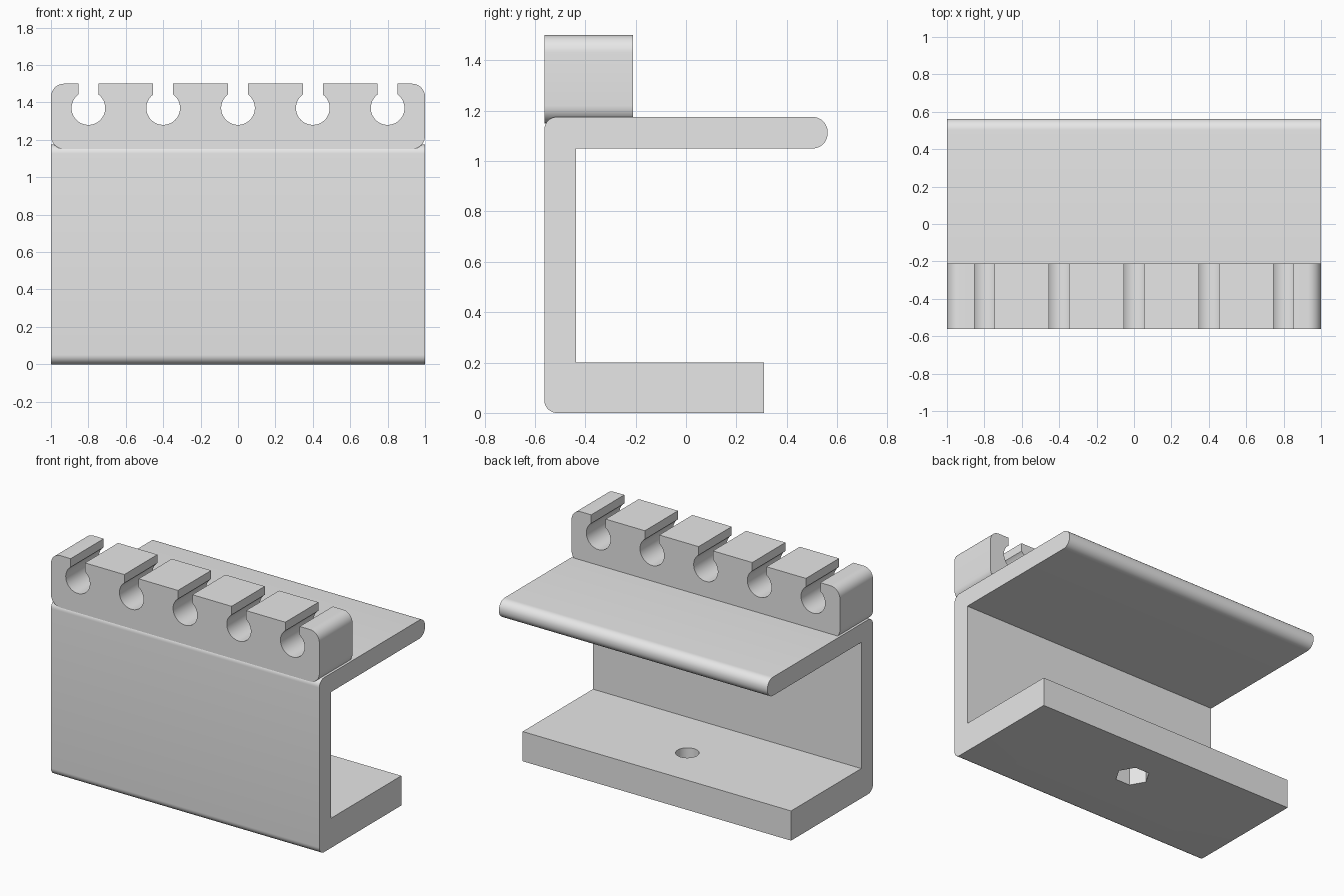
import bpy
import bmesh
import math
from mathutils import Vector

if "Cube" in bpy.data.objects:
    bpy.data.objects.remove(bpy.data.objects["Cube"])

GREY = (0.8, 0.8, 0.8, 1)
grey = bpy.data.materials.new("light grey")
grey.use_nodes = True
grey.diffuse_color = GREY
grey.node_tree.nodes["Principled BSDF"].inputs["Base Color"].default_value = GREY


def rounded(corners, steps=10):
    """Turn (a, b, radius) right-angle corners into a filleted outline."""
    pts = []
    for i, (a, b, r) in enumerate(corners):
        p = Vector((a, b))
        if r == 0:
            pts.append(p)
            continue
        to_prev = (Vector(corners[i - 1][:2]) - p).normalized()
        to_next = (Vector(corners[(i + 1) % len(corners)][:2]) - p).normalized()
        centre = p + (to_prev + to_next) * r
        for k in range(steps + 1):
            t = math.pi / 2 * k / steps
            pts.append(centre - r * (to_next * math.cos(t) + to_prev * math.sin(t)))
    return pts


def extrude(name, outline, place, vector):
    """Fill an outline and extrude it into a solid."""
    bm = bmesh.new()
    face = bm.faces.new([bm.verts.new(place(p)) for p in outline])
    result = bmesh.ops.extrude_face_region(bm, geom=[face], use_keep_orig=True)
    moved = [g for g in result["geom"] if isinstance(g, bmesh.types.BMVert)]
    bmesh.ops.translate(bm, verts=moved, vec=vector)
    bmesh.ops.remove_doubles(bm, verts=bm.verts, dist=0.0001)
    bmesh.ops.recalc_face_normals(bm, faces=bm.faces)
    mesh = bpy.data.meshes.new(name)
    bm.to_mesh(mesh)
    bm.free()
    mesh.materials.append(grey)
    obj = bpy.data.objects.new(name, mesh)
    bpy.context.collection.objects.link(obj)
    return obj


def activate(obj):
    bpy.ops.object.select_all(action="DESELECT")
    obj.select_set(True)
    bpy.context.view_layer.objects.active = obj


def cut_prism(target, sides, radius, y, z_low, z_high):
    """Cut an upright prism or cylinder out of the target."""
    ring = [Vector((radius * math.cos(math.tau * k / sides),
                    y + radius * math.sin(math.tau * k / sides))) for k in range(sides)]
    cutter = extrude("cutter", ring, lambda p: (p.x, p.y, z_low), (0, 0, z_high - z_low))
    cutter.hide_render = True
    mod = target.modifiers.new("hole", "BOOLEAN")
    mod.operation = "DIFFERENCE"
    mod.solver = "EXACT"
    mod.object = cutter
    activate(target)
    bpy.ops.object.modifier_apply(modifier=mod.name)
    bpy.data.objects.remove(cutter)


# C-shaped clamp bracket, profile in y and z
FRONT, INNER = -0.5625, -0.4375
bracket = extrude("clamp_bracket", rounded([
    (FRONT, 0, 0.05), (0.31, 0, 0), (0.31, 0.2, 0), (INNER, 0.2, 0),
    (INNER, 1.05, 0), (0.5625, 1.05, 0.06), (0.5625, 1.175, 0.06), (FRONT, 1.175, 0.05),
]), lambda p: (-1, p.x, p.y), (2, 0, 0))

# Bolt hole with a hexagonal nut pocket underneath
HOLE_Y = -0.015
cut_prism(bracket, 48, 0.072, HOLE_Y, -0.1, 0.3)
cut_prism(bracket, 6, 0.11, HOLE_Y, -0.1, 0.12)

# Holder rack, profile in x and z, with keyhole slots along the top
BOTTOM, TOP, CORNER = 1.15, 1.5, 0.07
SLOT, RADIUS, CENTRE_Z = 0.0535, 0.09, 1.37
mouth = math.asin(SLOT / RADIUS)
body = rounded([(1, TOP, CORNER), (-1, TOP, CORNER), (-1, BOTTOM, CORNER), (1, BOTTOM, CORNER)])
arc = len(body) // 4
slots = []
for i in range(5):
    x = 0.8 - 0.4 * i
    slots.append(Vector((x + SLOT, TOP)))
    for k in range(41):
        a = mouth + (math.tau - 2 * mouth) * k / 40
        slots.append(Vector((x + RADIUS * math.sin(a), CENTRE_Z + RADIUS * math.cos(a))))
    slots.append(Vector((x - SLOT, TOP)))
rack = extrude("holder_rack", body[:arc] + slots + body[arc:],
               lambda p: (p.x, FRONT, p.y), (0, 0.3525, 0))

for obj in (bracket, rack):
    activate(obj)
    bpy.ops.object.shade_smooth_by_angle(angle=math.radians(30))
